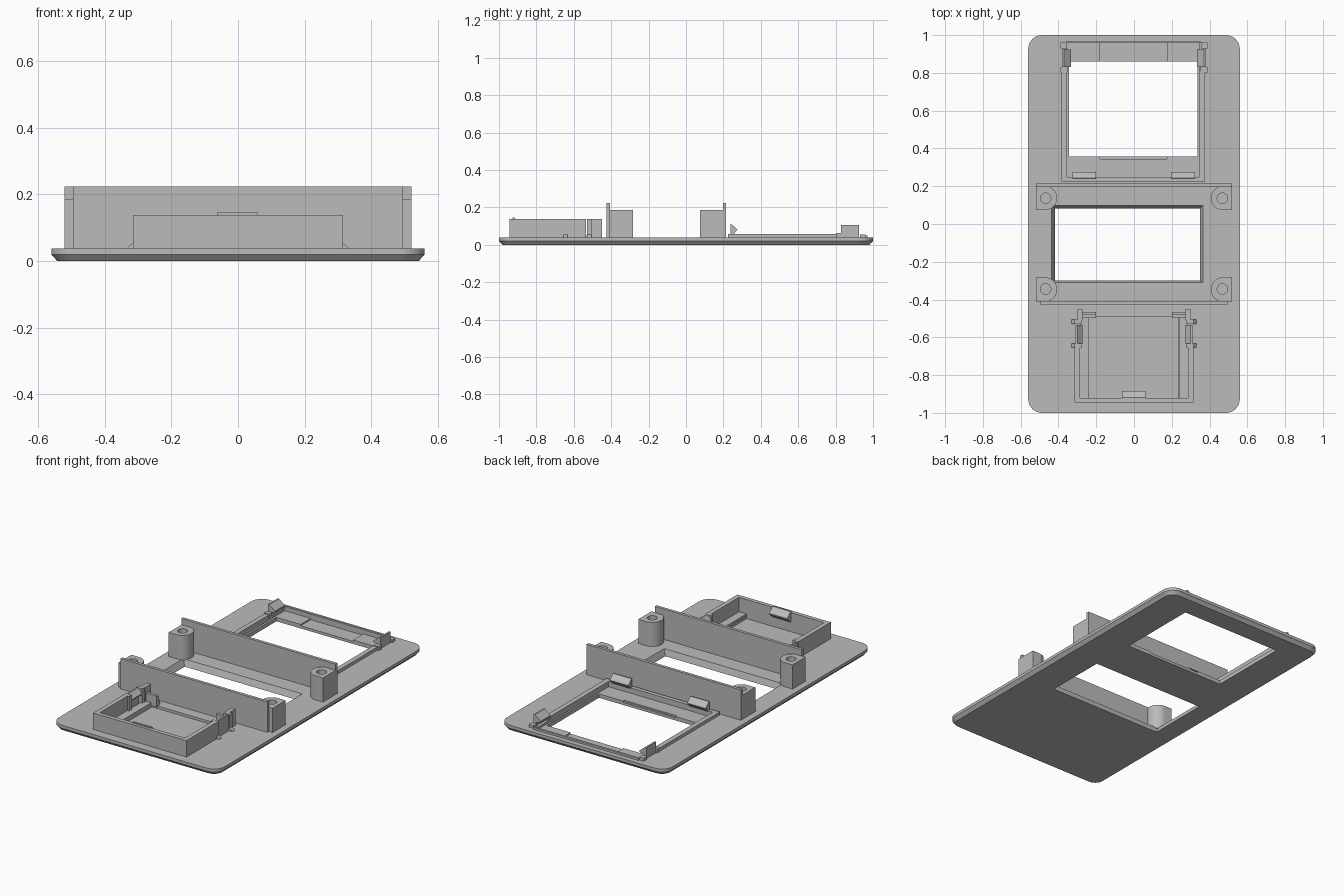
import bpy, bmesh, math

cube = bpy.data.objects.get("Cube")
if cube:
    bpy.data.objects.remove(cube, do_unlink=True)

grey = bpy.data.materials.new("plain_grey")
grey.use_nodes = True
COLOUR = (0.5, 0.5, 0.5, 1)
grey.diffuse_color = COLOUR
grey.node_tree.nodes["Principled BSDF"].inputs["Base Color"].default_value = COLOUR

TOP = 0.038      # upper face of the plate
BASE = TOP - 0.006  # parts sink slightly into the plate


def loft(name, rings):
    """Closed solid through matching rings of 3D points."""
    bm = bmesh.new()
    loops = [[bm.verts.new(p) for p in ring] for ring in rings]
    n = len(loops[0])
    for a, b in zip(loops, loops[1:]):
        for i in range(n):
            j = (i + 1) % n
            bm.faces.new((a[i], a[j], b[j], b[i]))
    bm.faces.new(loops[0][::-1])
    bm.faces.new(loops[-1])
    bmesh.ops.recalc_face_normals(bm, faces=bm.faces)
    mesh = bpy.data.meshes.new(name)
    bm.to_mesh(mesh)
    bm.free()
    mesh.materials.append(grey)
    obj = bpy.data.objects.new(name, mesh)
    bpy.context.collection.objects.link(obj)
    return obj


def rect(x0, x1, y0, y1, z):
    return [(x0, y0, z), (x1, y0, z), (x1, y1, z), (x0, y1, z)]


def box(name, x0, x1, y0, y1, z0, z1):
    return loft(name, [rect(x0, x1, y0, y1, z0), rect(x0, x1, y0, y1, z1)])


def rounded(hx, hy, r, z, steps=8):
    pts = []
    for k, (sx, sy) in enumerate([(1, 1), (-1, 1), (-1, -1), (1, -1)]):
        for i in range(steps + 1):
            a = math.pi / 2 * (k + i / steps)
            pts.append((sx * (hx - r) + r * math.cos(a), sy * (hy - r) + r * math.sin(a), z))
    return pts


def prism_x(name, x0, x1, yz):
    return loft(name, [[(x, y, z) for y, z in yz] for x in (x0, x1)])


def prism_y(name, y0, y1, xz):
    return loft(name, [[(x, y, z) for x, z in xz] for y in (y0, y1)])


def cut(obj, cutter):
    cutter.hide_render = True
    mod = obj.modifiers.new("cut", 'BOOLEAN')
    mod.operation = 'DIFFERENCE'
    mod.solver = 'EXACT'
    mod.object = cutter
    bpy.context.view_layer.objects.active = obj
    bpy.ops.object.modifier_apply(modifier=mod.name)
    bpy.data.objects.remove(cutter, do_unlink=True)


# Base plate with rounded corners and chamfered underside
plate = loft("base_plate", [rounded(0.542, 0.982, 0.055, 0),
                            rounded(0.56, 1.0, 0.073, 0.02),
                            rounded(0.56, 1.0, 0.073, TOP)])

# Middle window, flaring upward
cut(plate, loft("window_cutter", [rect(-0.415, 0.345, -0.295, 0.08, -0.01),
                                  rect(-0.42, 0.35, -0.30, 0.085, 0.005),
                                  rect(-0.437, 0.365, -0.31, 0.098, TOP + 0.001)]))
# Rear window with a sunken ledge around it and a shallow central pocket
cut(plate, box("ledge_cutter", -0.355, 0.347, 0.25, 0.965, 0.024, 0.1))
cut(plate, box("pocket_cutter", -0.18, 0.175, 0.345, 0.957, 0.016, 0.1))
cut(plate, box("opening_cutter", -0.343, 0.337, 0.357, 0.86, -0.1, 0.1))
# Sunken floor of the front compartment
cut(plate, box("floor_cutter", -0.237, 0.235, -0.92, -0.49, 0.022, 0.1))

# Two tall cross walls
box("front_cross_wall", -0.495, 0.495, -0.425, -0.407, BASE, 0.223)
box("rear_cross_wall", -0.52, 0.52, 0.197, 0.215, BASE, 0.223)

# Four screw bosses: rounded inward, square outward
for sx, side in ((1, "left"), (-1, "right")):
    for cy, end, y0, y1 in ((0.136, "rear", 0.075, 0.2), (-0.344, "front", -0.41, -0.283)):
        cx, r = 0.468, 0.061
        ring = [(sx * 0.52, y1), (sx * 0.52, y0)]
        for i in range(17):
            a = -math.pi / 2 + math.pi * i / 16
            ring.append((sx * (cx - r * math.cos(a)), (y0 + y1) / 2 + (y1 - y0) / 2 * math.sin(a)))
        boss = loft(f"{end}_{side}_boss", [[(x, y, z) for x, y in ring] for z in (BASE, 0.185)])
        circle = [(sx * cx + 0.028 * math.cos(t * math.pi / 12),
                   cy + 0.028 * math.sin(t * math.pi / 12)) for t in range(24)]
        cut(boss, loft("hole_cutter", [[(x, y, z) for x, y in circle] for z in (0.06, 0.3)]))

# Low rim around the rear opening
box("rear_rim_front", -0.385, 0.377, 0.225, 0.25, BASE, 0.057)
box("rear_rim_right", -0.385, -0.355, 0.25, 0.81, BASE, 0.057)
box("rear_rim_left", 0.347, 0.377, 0.25, 0.81, BASE, 0.057)
box("rear_rim_back", -0.36, 0.352, 0.957, 0.97, 0.02, 0.05)

# Wedge catches on the rear rim
for x0, x1, side in ((-0.325, -0.2, "right"), (0.197, 0.322, "left")):
    prism_x(f"rear_catch_{side}", x0, x1,
            [(0.238, 0.05), (0.248, 0.05), (0.275, 0.08), (0.268, 0.088), (0.243, 0.11), (0.238, 0.11)])

# Spring clips and guide posts at both ends
for s, side in ((1, "left"), (-1, "right")):
    def sided(name, x0, x1, y0, y1, z0, z1):
        return box(f"{name}_{side}", min(s * x0, s * x1), max(s * x0, s * x1), y0, y1, z0, z1)

    # Rear clip
    prism_y(f"rear_clip_{side}", 0.83, 0.925,
            [(s * x, z) for x, z in ((0.38, 0.02), (0.38, 0.105), (0.37, 0.105), (0.333, 0.075),
                                     (0.333, 0.066), (0.364, 0.06), (0.364, 0.02))])
    sided("rear_post_a", 0.352, 0.388, 0.803, 0.83, BASE, 0.062)
    sided("rear_post_b", 0.355, 0.388, 0.93, 0.96, BASE, 0.055)

    # Front compartment side wall, inner ledge, clip and posts
    sided("front_box_wall", 0.287, 0.315, -0.945, -0.655, BASE, 0.138)
    sided("front_box_ledge", 0.237, 0.287, -0.92, -0.49, BASE, 0.05)
    prism_y(f"front_clip_{side}", -0.635, -0.535,
            [(s * x, z) for x, z in ((0.31, BASE), (0.31, 0.138), (0.30, 0.138), (0.272, 0.112),
                                     (0.272, 0.105), (0.296, 0.098), (0.296, BASE))])
    for y0, y1, label in ((-0.655, -0.633, "a"), (-0.53, -0.505, "b")):
        prism_y(f"front_post_{label}_{side}", y0, y1,
                [(s * x, z) for x, z in ((0.275, BASE), (0.275, 0.138), (0.315, 0.138),
                                         (0.315, 0.055), (0.332, 0.04), (0.332, BASE))])
    sided("front_corner_post", 0.272, 0.298, -0.508, -0.45, BASE, 0.138)
    sided("front_end_stop", 0.2, 0.272, -0.497, -0.478, BASE, 0.1)
    sided("front_end_lip", 0.2, 0.272, -0.478, -0.465, BASE, 0.065)

# Front compartment end wall and its catch
box("front_box_end", -0.315, 0.315, -0.945, -0.92, BASE, 0.138)
prism_x("front_catch", -0.063, 0.06,
        [(-0.928, 0.08), (-0.92, 0.08), (-0.885, 0.108), (-0.885, 0.115), (-0.918, 0.145), (-0.928, 0.145)])
